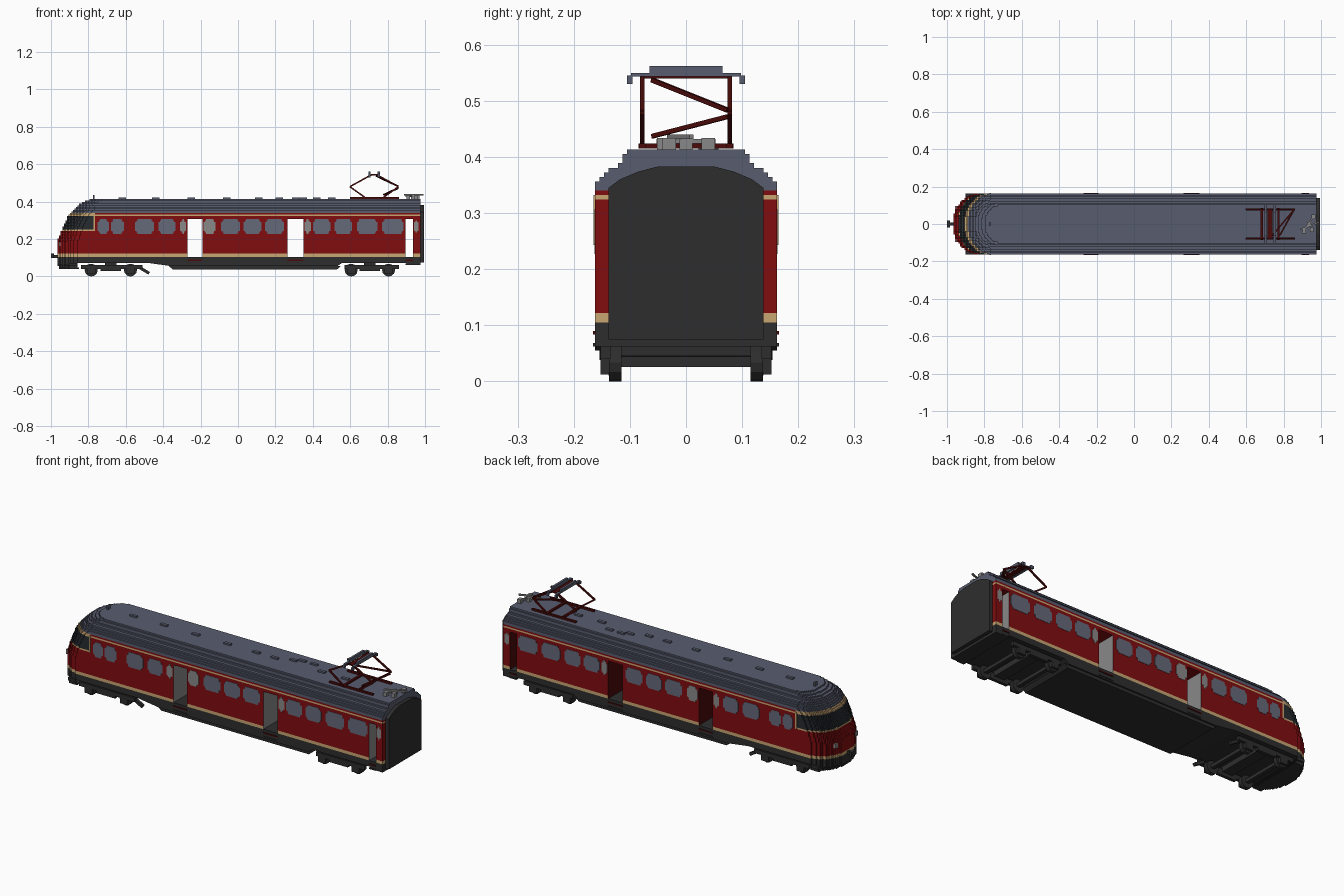
import bpy, bmesh, math
from mathutils import Vector, Matrix

cube = bpy.data.objects.get("Cube")
if cube:
    bpy.data.objects.remove(cube)

V = 0.0081          # step size of the blocky style
W = 0.162           # half width of the body
NOSE_END, REAR = -0.765, 0.975
FLOOR, DOOR_TOP, EAVES = 13 * V, 38 * V, 42 * V


def material(name, *rgb):
    m = bpy.data.materials.new(name)
    m.use_nodes = True
    m.diffuse_color = (*rgb, 1)
    m.node_tree.nodes["Principled BSDF"].inputs["Base Color"].default_value = (*rgb, 1)
    return m


MATS = [material("deep red", 0.22, 0.004, 0.005), material("cream", 0.58, 0.38, 0.17),
        material("slate grey", 0.098, 0.109, 0.156), material("charcoal", 0.027, 0.027, 0.027),
        material("cab glass", 0.02, 0.025, 0.03), material("window grey", 0.13, 0.14, 0.19),
        material("light grey", 0.25, 0.25, 0.25), material("maroon", 0.07, 0.003, 0.003)]
RED, CREAM, SLATE, DARK, GLASS, WINDOW, GREY, MAROON = range(len(MATS))


def finish(name, bm):
    mesh = bpy.data.meshes.new(name)
    bmesh.ops.recalc_face_normals(bm, faces=bm.faces)
    bm.to_mesh(mesh)
    bm.free()
    for m in MATS:
        mesh.materials.append(m)
    obj = bpy.data.objects.new(name, mesh)
    bpy.context.collection.objects.link(obj)
    return obj


def prism(bm, pts, offset, mat):
    """Extrude a closed outline of 3D points along an offset."""
    a = [bm.verts.new(p) for p in pts]
    b = [bm.verts.new(Vector(p) + Vector(offset)) for p in pts]
    faces = [bm.faces.new(a[::-1]), bm.faces.new(b)]
    for i in range(len(a)):
        j = (i + 1) % len(a)
        faces.append(bm.faces.new((a[i], a[j], b[j], b[i])))
    for f in faces:
        f.material_index = mat
    return faces


def box(bm, x0, x1, y0, y1, z0, z1, mat):
    return prism(bm, [(x0, y0, z0), (x1, y0, z0), (x1, y1, z0), (x0, y1, z0)],
                 (0, 0, z1 - z0), mat)


def bar(bm, p, q, t, mat):
    """Square bar between two points."""
    p, q = Vector(p), Vector(q)
    d = (q - p).normalized()
    u = d.cross(Vector((0, 0, 1)) if abs(d.z) < 0.9 else Vector((0, 1, 0))).normalized() * t
    v = d.cross(u)
    prism(bm, [p + u + v, p - u + v, p - u - v, p + u - v], q - p, mat)


def interp(table, t):
    for (a, fa), (b, fb) in zip(table, table[1:]):
        if t <= b:
            return fa + (fb - fa) * max(0, t - a) / (b - a)
    return table[-1][1]


def tip(z):
    return interp([(0.04, -0.955), (0.06, -0.965), (0.18, -0.965), (0.26, -0.937),
                   (0.32, -0.91), (0.385, -0.846), (0.417, -0.767)], z)


def roof_width(z):
    return interp([(0.35, W), (0.376, 0.14), (0.39, 0.116), (0.407, 0.112), (0.417, 0.075)], z)


def nosed_layer(bm, z, height, w, back, mat):
    """One slab with a stepped, rounded front end."""
    half, n = [], round(w / V)
    for i in range(n):
        s = (i + 0.5) / n
        x = tip(z) + 0.15 * w / W * (1 - (1 - s ** 2.3) ** (1 / 2.3))
        x = round(x / V) * V
        half += [(x, i * w / n), (x, (i + 1) * w / n)]
    half = half[1:] + [(back, w)]
    outline = half + [(x, -y) for x, y in reversed(half)]
    return prism(bm, [(x, y, z) for x, y in outline], (0, 0, height), mat)


# Nose, coloured by height
bm = bmesh.new()
for k in range(13, 42):
    z = k * V
    if k < 15 or k in (30, 40, 41):
        mat = CREAM
    else:
        mat = GLASS if 31 <= k < 40 else RED
    nosed_layer(bm, z, V, W, NOSE_END, mat)
finish("nose", bm)

# Side body in bands, interrupted by the doorways
bm = bmesh.new()
spans = [(NOSE_END, -0.27), (-0.19, 0.265), (0.35, 0.895), (0.935, REAR)]
for x0, x1 in spans:
    for z0, z1, mat in ((FLOOR, 15 * V, CREAM), (15 * V, DOOR_TOP, RED)):
        for f in box(bm, x0, x1, -W, W, z0, z1, mat):
            f.normal_update()
            cx = f.calc_center_median().x
            if abs(f.normal.x) > 0.9 and NOSE_END + 0.1 < cx < REAR - 0.01:
                f.material_index = GREY if cx == x1 or abs(cx - x1) < 0.001 else MAROON
for z0, z1, mat in ((38, 40, RED), (40, 41, CREAM), (41, 42, RED)):
    box(bm, NOSE_END, REAR, -W, W, z0 * V, z1 * V, mat)
for s in (-1, 1):   # cream upright behind the cab windows
    y = s * (W + 0.001)
    box(bm, NOSE_END - 0.008, NOSE_END, y - 0.002, y + 0.002, 30 * V, 41 * V, CREAM)
finish("body", bm)

# Roof in shrinking slabs, with vents and a horn
bm = bmesh.new()
for k in range(42, 51):
    nosed_layer(bm, k * V, V, round(roof_width((k + 0.5) * V) / V) * V, REAR, SLATE)
for x in (-0.62, -0.44, -0.25, -0.06, 0.11, 0.22, 0.5, 0.64):
    box(bm, x - 0.02, x + 0.02, -0.008, 0.008, 0.41, 0.421, SLATE)
for x, y in ((0.31, 0.03), (0.35, 0.05), (0.42, 0.05)):
    box(bm, x - 0.02, x + 0.02, y - 0.008, y + 0.008, 0.41, 0.421, SLATE)
box(bm, -0.775, -0.767, -0.01, 0.01, 0.405, 0.435, SLATE)
finish("roof", bm)

# Windows with stepped corners, on both sides
bm = bmesh.new()
panes = [(-0.75, -0.69, WINDOW), (-0.68, -0.61, WINDOW), (-0.55, -0.45, WINDOW),
         (-0.425, -0.335, WINDOW), (-0.31, -0.277, GREY), (-0.184, -0.12, GREY),
         (-0.09, 0.01, WINDOW), (0.03, 0.125, WINDOW), (0.145, 0.245, WINDOW),
         (0.355, 0.39, GREY), (0.4, 0.495, WINDOW), (0.515, 0.61, WINDOW),
         (0.635, 0.745, WINDOW), (0.77, 0.885, WINDOW), (0.94, 0.965, GREY)]
for x0, x1, mat in panes:
    cx, hx, hz, cz = (x0 + x1) / 2, (x1 - x0) / 2, 0.04, 0.267
    corner = [(hx, hz - 2 * V), (hx - V, hz - 2 * V), (hx - V, hz - V), (hx - 1.5 * V, hz - V),
              (hx - 1.5 * V, hz)]
    right = [(x, -z) for x, z in reversed(corner)] + corner
    loop = right + [(-x, -z) for x, z in right]
    for y in (-W - 0.0015, W - 0.0015):
        prism(bm, [(cx + x, y, cz + z) for x, z in loop], (0, 0.003, 0), mat)
finish("side_windows", bm)

# Skirt, underfloor equipment and door steps
bm = bmesh.new()
for k in range(9, 13):
    nosed_layer(bm, k * V, V, W, REAR, DARK)
for k in range(5, 9):
    nosed_layer(bm, k * V, V, W - (V if k < 7 else 0), -0.9, DARK)
prism(bm, [(x, -W, z) for x, z in ((-0.5, 0.075), (-0.355, 0.055), (0.53, 0.055), (0.56, 0.075))],
      (0, 2 * W, 0), DARK)
prism(bm, [(x, -W + V, z) for x, z in ((-0.37, 0.056), (-0.35, 0.038), (0.53, 0.038), (0.55, 0.056))],
      (0, 2 * W - 2 * V, 0), DARK)
box(bm, 0.9, REAR, -W, W, 0.062, 0.075, DARK)
for x0, x1 in ((-0.27, -0.19), (0.265, 0.35), (0.895, 0.935)):
    for z, mat in ((0.062, DARK), (0.084, MAROON)):
        box(bm, x0, x1, -W - 0.004, W + 0.004, z, z + 0.006, mat)
finish("skirt", bm)

# Bogies: side frames, cross beams, axles and wheels
bm = bmesh.new()
for x0, x1, axles in ((-0.84, -0.51, (-0.785, -0.575)), (0.57, 0.86, (0.605, 0.805))):
    mid = sum(axles) / 2
    box(bm, mid - 0.03, mid + 0.03, -0.14, 0.14, 0.045, 0.075, DARK)
    for s in (-1, 1):
        ya, yb = sorted((s * 0.135, s * 0.152))
        box(bm, x0, x1, ya, yb, 0.04, 0.062, DARK)
        box(bm, mid - 0.055, mid + 0.055, ya, yb, 0.028, 0.045, DARK)
        for ax in axles:
            box(bm, ax - 0.022, ax + 0.022, ya, yb, 0.012, 0.045, DARK)
            ring = [(ax + 0.035 * math.cos(a), s * 0.115, 0.034 + 0.034 * math.sin(a))
                    for a in (math.tau * i / 12 for i in range(12))]
            prism(bm, ring, (0, s * 0.022, 0), DARK)
    for ax in axles:
        box(bm, ax - 0.01, ax + 0.01, -0.12, 0.12, 0.026, 0.044, DARK)
for s in (-1, 1):   # rail guards
    bar(bm, (-0.53, s * 0.13, 0.05), (-0.475, s * 0.13, 0.017), 0.008, DARK)
finish("bogies", bm)

# Gangway with an arched top
bm = bmesh.new()
arch = [(0.138, 0.075), (0.138, 0.345), (0.118, 0.36), (0.085, 0.374), (0.05, 0.383)]
prism(bm, [(REAR, y, z) for y, z in arch + [(-y, z) for y, z in reversed(arch)]],
      (0.02, 0, 0), DARK)
finish("gangway", bm)

# Front coupler and lamps
bm = bmesh.new()
box(bm, -0.985, -0.95, -0.008, 0.008, 0.1, 0.116, DARK)
box(bm, -1.0, -0.984, -0.02, 0.02, 0.098, 0.122, DARK)
for y in (-0.085, 0.085):
    box(bm, -0.957, -0.937, y - 0.012, y + 0.012, 0.16, 0.184, GREY)
finish("coupler_and_lamps", bm)

# Pantograph: base, diamond arms, brace and contact head
bm = bmesh.new()
for s in (-1, 1):
    y = s * 0.078
    box(bm, 0.6, 0.86, y - 0.006, y + 0.006, 0.415, 0.424, MAROON)
    for side in (-1, 1):
        knee = (0.728 + side * 0.13, y, 0.48)
        bar(bm, (0.728 + side * 0.05, y, 0.423), knee, 0.004, MAROON)
        bar(bm, knee, (0.728 + side * 0.012, y, 0.545), 0.004, MAROON)
    x = 0.728 + s * 0.045
    box(bm, x - 0.006, x + 0.006, -0.085, 0.085, 0.415, 0.424, MAROON)
    x = 0.728 + s * 0.025
    box(bm, x - 0.006, x + 0.006, -0.065, 0.065, 0.55, 0.562, SLATE)
    box(bm, x - 0.006, x + 0.006, -0.098, 0.098, 0.543, 0.55, SLATE)
    for e in (-1, 1):
        box(bm, x - 0.006, x + 0.006, e * 0.1 - 0.005, e * 0.1 + 0.005, 0.53, 0.545, SLATE)
box(bm, 0.715, 0.741, -0.08, 0.08, 0.54, 0.547, MAROON)
bar(bm, (0.855, 0.075, 0.483), (0.74, -0.06, 0.537), 0.004, MAROON)
bar(bm, (0.855, 0.075, 0.472), (0.78, -0.06, 0.437), 0.004, MAROON)
finish("pantograph", bm)

# Roof insulators behind the pantograph
bm = bmesh.new()
for x, y in ((0.91, -0.04), (0.935, 0.0), (0.96, 0.04), (0.95, -0.03)):
    box(bm, x - 0.01, x + 0.01, y - 0.012, y + 0.012, 0.41, 0.434, GREY)
bar(bm, (0.89, -0.03, 0.436), (0.99, 0.01, 0.436), 0.004, GREY)
bar(bm, (0.9, -0.05, 0.428), (0.965, 0.05, 0.428), 0.004, GREY)
finish("insulators", bm)
